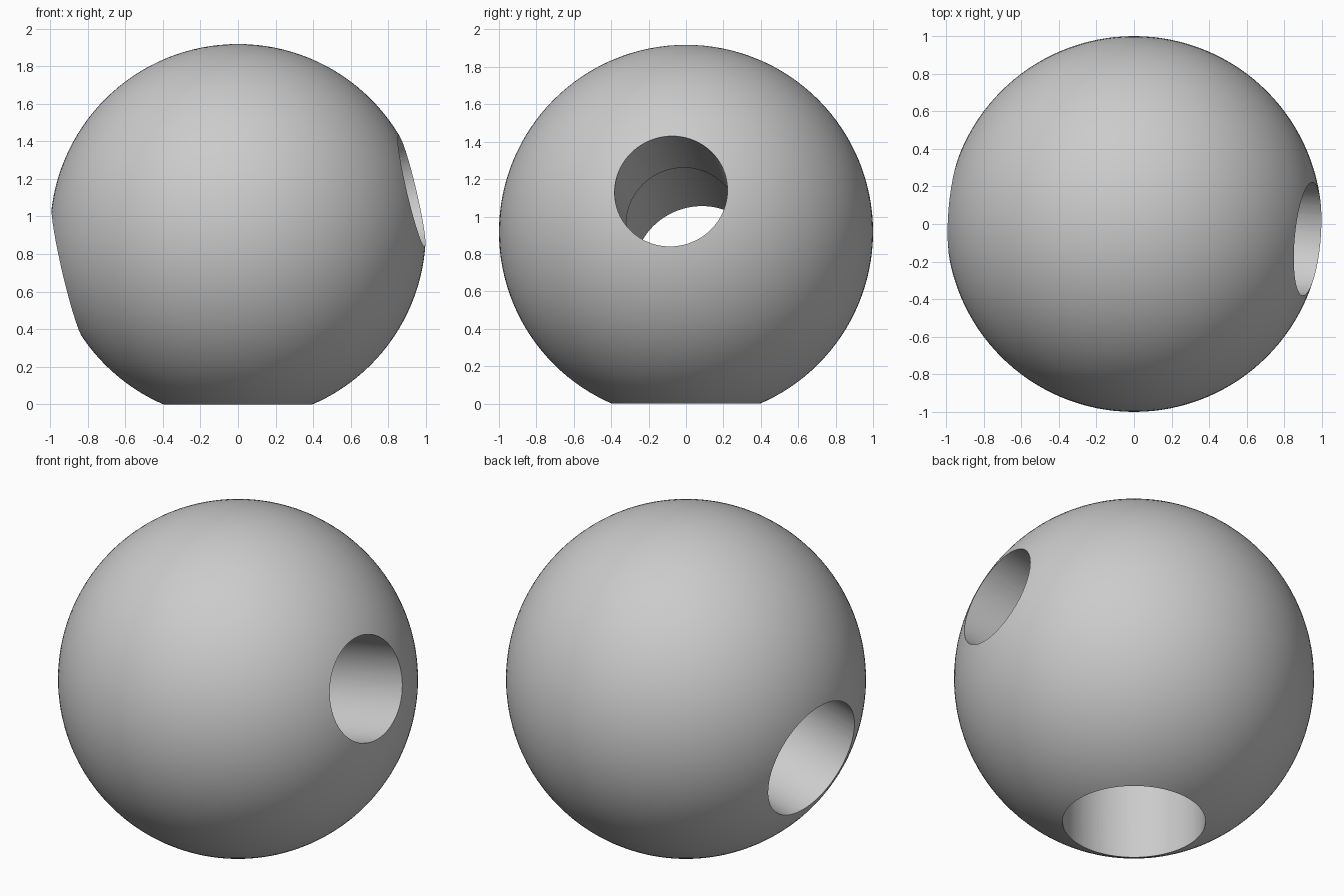
import bpy
import math
from mathutils import Vector

if "Cube" in bpy.data.objects:
    bpy.data.objects.remove(bpy.data.objects["Cube"], do_unlink=True)

# Single plain grey
grey = bpy.data.materials.new("plain_grey")
grey.use_nodes = True
colour = (0.6, 0.6, 0.6, 1)
grey.diffuse_color = colour
grey.node_tree.nodes["Principled BSDF"].inputs["Base Color"].default_value = colour

BASE_RADIUS = 0.397
centre = Vector((0, 0, math.sqrt(1 - BASE_RADIUS ** 2)))
cross_axis = Vector((0.97, -0.084, 0.228)).normalized()

# Ball body
bpy.ops.mesh.primitive_uv_sphere_add(segments=128, ring_count=64, radius=1, location=centre)
ball = bpy.context.object
ball.name = "drilled_ball"
ball.data.materials.append(grey)


def drill(name, axis, radius, inner):
    """Bore a round hole along axis, from outside the ball to distance inner."""
    outer = 1.2
    bpy.ops.mesh.primitive_cylinder_add(
        vertices=96, radius=radius, depth=outer - inner,
        location=centre + axis * (outer + inner) / 2,
        rotation=axis.to_track_quat("Z", "Y").to_euler())
    cutter = bpy.context.object
    cutter.name = name
    cutter.hide_render = True
    cutter.data.materials.append(grey)
    bpy.context.view_layer.objects.active = ball
    cut = ball.modifiers.new(name, "BOOLEAN")
    cut.operation = "DIFFERENCE"
    cut.solver = "EXACT"
    cut.object = cutter
    bpy.ops.object.modifier_apply(modifier=name)
    bpy.data.objects.remove(cutter, do_unlink=True)


# Wide and narrow halves of the tilted through hole, then the base socket
drill("wide_cross_hole", -cross_axis, 0.36, -0.21)
drill("narrow_cross_hole", cross_axis, 0.303, 0)
drill("base_socket", Vector((0, 0, -1)), BASE_RADIUS, 0.12)

# Smooth surfaces with crisp hole rims
bpy.ops.object.select_all(action="DESELECT")
ball.select_set(True)
bpy.context.view_layer.objects.active = ball
bpy.ops.object.shade_smooth_by_angle(angle=math.radians(30))
